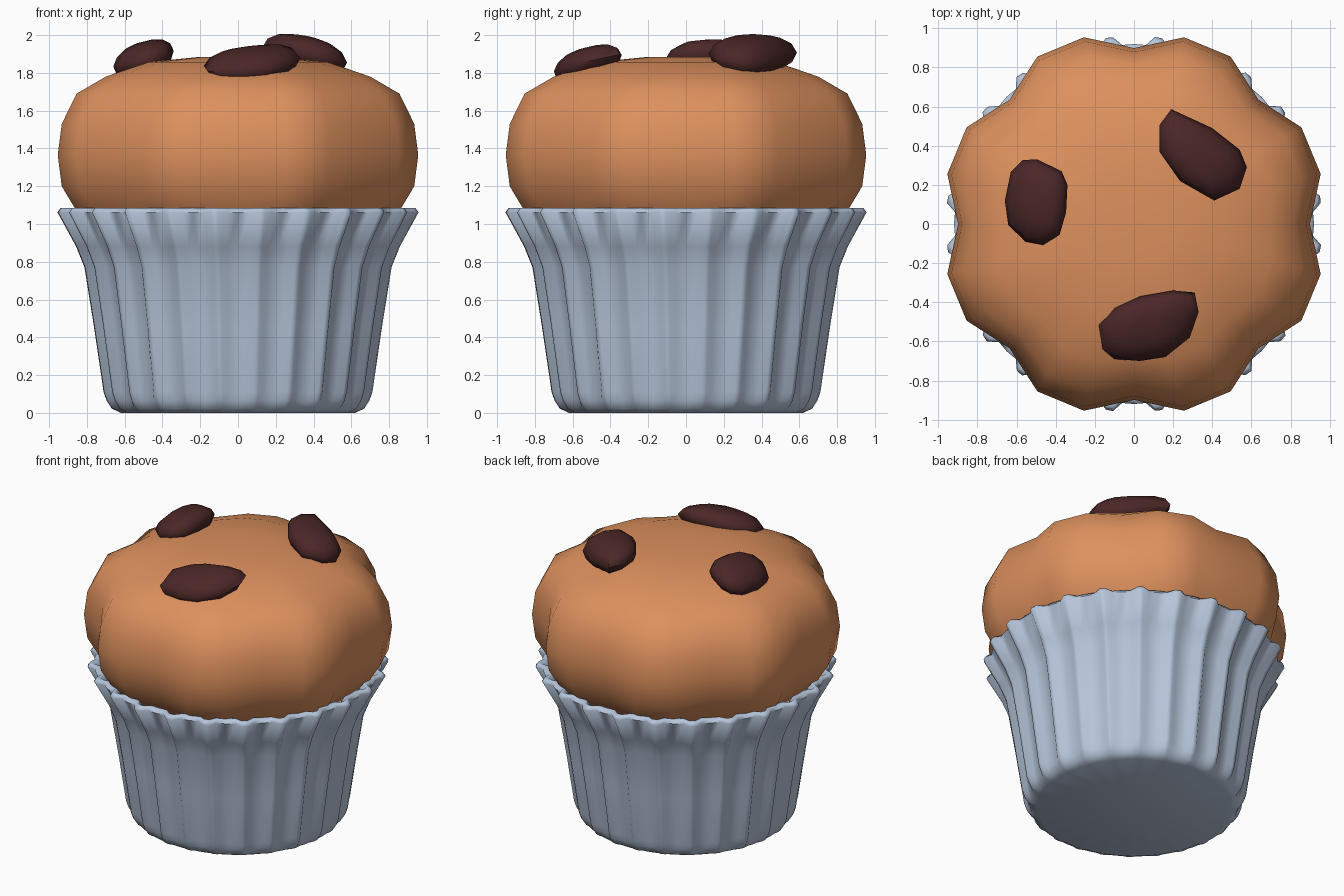
import bpy, bmesh, math
from mathutils import Vector

if "Cube" in bpy.data.objects:
    bpy.data.objects.remove(bpy.data.objects["Cube"])


def material(name, rgb):
    m = bpy.data.materials.new(name)
    m.diffuse_color = (*rgb, 1)
    m.use_nodes = True
    m.node_tree.nodes["Principled BSDF"].inputs["Base Color"].default_value = m.diffuse_color
    return m


def loft(name, rings, mat, angle):
    """Skin a stack of equal-length point rings and cap both ends."""
    bm = bmesh.new()
    loops = [[bm.verts.new(p) for p in ring] for ring in rings]
    n = len(loops[0])
    for a, b in zip(loops, loops[1:]):
        for i in range(n):
            j = (i + 1) % n
            bm.faces.new((a[i], a[j], b[j], b[i]))
    for loop in (loops[0], loops[-1]):
        c = bm.verts.new(sum((v.co for v in loop), Vector()) / n)
        for i in range(n):
            bm.faces.new((loop[i], loop[(i + 1) % n], c))
    bmesh.ops.recalc_face_normals(bm, faces=bm.faces)
    me = bpy.data.meshes.new(name)
    bm.to_mesh(me)
    bm.free()
    me.materials.append(mat)
    me.shade_smooth()
    me.set_sharp_from_angle(angle=math.radians(angle))
    ob = bpy.data.objects.new(name, me)
    bpy.context.collection.objects.link(ob)
    return ob


def polar(r, deg, z):
    a = math.radians(deg)
    return (r * math.cos(a), r * math.sin(a), z)


cake_mat = material("baked cake", (0.72, 0.28, 0.11))
cup_mat = material("pale blue paper", (0.47, 0.56, 0.70))
chip_mat = material("dark chocolate", (0.07, 0.02, 0.02))

# Pleated paper cup: (ridge radius, height, pleat depth), outside then inside
cup_profile = [(0.62, 0.0, 0.0), (0.672, 0.022, 0.01), (0.70, 0.065, 0.022),
               (0.716, 0.11, 0.03), (0.768, 0.46, 0.036), (0.818, 0.77, 0.04),
               (0.862, 0.88, 0.042), (0.962, 1.062, 0.045), (0.945, 1.085, 0.045),
               (0.915, 1.083, 0.04), (0.89, 1.05, 0.04), (0.83, 0.93, 0.04)]
# narrow ridges between broad valleys, 24 pleats
pleat = [(-3.8, 1.0), (0.0, 0.93), (3.8, 1.0), (6.4, 0.05), (8.6, 0.0)]
cup_rings = [[polar(r - d * k, 15 * i + off, z) for i in range(24) for off, k in pleat]
             for r, z, d in cup_profile]
loft("paper_cup", cup_rings, cup_mat, 60)

# Eight-lobed muffin top: (lobe radius, height, notch depth ratio)
cake_profile = [(0.70, 0.94, 0.06), (0.82, 0.98, 0.08), (0.895, 1.085, 0.09),
                (0.966, 1.20, 0.09), (0.988, 1.365, 0.09), (0.966, 1.53, 0.09),
                (0.885, 1.69, 0.08), (0.725, 1.78, 0.055), (0.49, 1.857, 0.025),
                (0.22, 1.883, 0.0)]
cake_rings = [[polar(r * (1 - (d if i % 3 == 0 else 0)), 15 * i, z) for i in range(24)]
              for r, z, d in cake_profile]
loft("muffin_top", cake_rings, cake_mat, 60)


# Chocolate chunks: plan outline, middle height, slopes in x and y, dome height
def chunk(name, outline, zc, gx, gy, dome):
    n = len(outline)
    cx = sum(p[0] for p in outline) / n
    cy = sum(p[1] for p in outline) / n
    rings = []
    for s, h in [(0.6, -0.9), (0.9, -0.5), (1.0, 0.0), (0.88, 0.5), (0.62, 0.85), (0.3, 1.0)]:
        rings.append([(cx + (x - cx) * s, cy + (y - cy) * s,
                       zc + gx * (x - cx) * s + gy * (y - cy) * s + h * dome)
                      for x, y in outline])
    loft(name, rings, chip_mat, 60)


chunk("chocolate_chunk_left",
      [(-.57, .327), (-.495, .33), (-.37, .27), (-.34, .2), (-.347, .06), (-.38, -.055),
       (-.465, -.107), (-.555, -.09), (-.643, -.005), (-.66, .12), (-.63, .265)],
      1.875, 0.25, 0.03, 0.09)
chunk("chocolate_chunk_back",
      [(.19, .587), (.4, .49), (.54, .38), (.577, .29), (.54, .18), (.41, .12),
       (.235, .22), (.13, .37), (.13, .505)],
      1.895, -0.2, -0.08, 0.098)
chunk("chocolate_chunk_front",
      [(-.18, -.515), (-.16, -.64), (-.1, -.69), (.03, -.70), (.16, -.68), (.285, -.58),
       (.33, -.45), (.31, -.35), (.2, -.34), (.03, -.37), (-.1, -.43)],
      1.848, 0.05, 0.22, 0.085)
